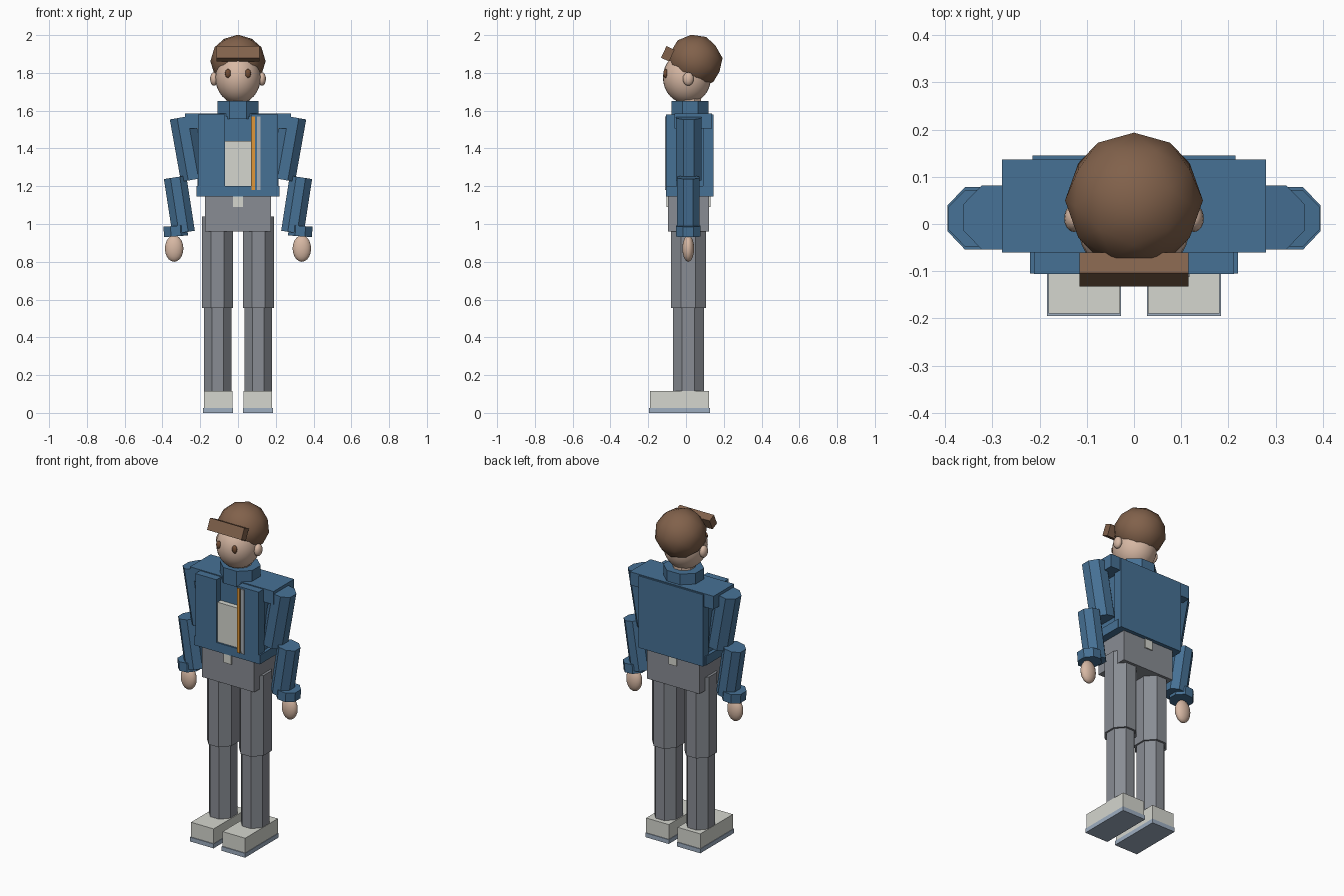
import bpy, bmesh, math
from mathutils import Matrix, Vector

cube = bpy.data.objects.get("Cube")
if cube:
    bpy.data.objects.remove(cube, do_unlink=True)


def material(name, rgb):
    m = bpy.data.materials.new(name)
    m.use_nodes = True
    m.diffuse_color = (*rgb, 1)
    m.node_tree.nodes["Principled BSDF"].inputs["Base Color"].default_value = (*rgb, 1)
    return m


blue = material("jacket blue", (.062, .165, .30))
grey = material("trouser grey", (.25, .265, .295))
skin = material("skin", (.68, .48, .37))
brown = material("hair brown", (.22, .12, .07))
eye_brown = material("eye brown", (.17, .075, .035))
pale = material("pale cloth", (.66, .67, .62))
sole_blue = material("sole blue grey", (.34, .42, .53))
orange = material("orange trim", (.75, .31, .04))
steel = material("zip grey", (.38, .42, .46))


def finish(bm, name, mat, smooth=False):
    me = bpy.data.meshes.new(name)
    bmesh.ops.recalc_face_normals(bm, faces=bm.faces)
    for f in bm.faces:
        f.smooth = smooth
    bm.to_mesh(me)
    bm.free()
    me.materials.append(mat)
    ob = bpy.data.objects.new(name, me)
    bpy.context.collection.objects.link(ob)
    return ob


def box(name, mat, x, y, z, tilt=0):
    """Box from (min, max) ranges, optionally tilted about its own x axis."""
    bm = bmesh.new()
    size = [r[1] - r[0] for r in (x, y, z)]
    mid = [(r[1] + r[0]) / 2 for r in (x, y, z)]
    bmesh.ops.create_cube(bm, size=1, matrix=Matrix.Translation(mid)
                          @ Matrix.Rotation(tilt, 4, 'X') @ Matrix.Diagonal((*size, 1)))
    return finish(bm, name, mat)


def tube(name, mat, top, bottom, half_x, half_y):
    """Eight-sided limb between two points, with flat sides facing the axes."""
    bm = bmesh.new()
    top, bottom = Vector(top), Vector(bottom)
    axis = top - bottom
    lean = math.atan2(axis.x, axis.z)
    k = 1 / math.cos(math.pi / 8)
    m = (Matrix.Translation((top + bottom) / 2) @ Matrix.Rotation(lean, 4, 'Y')
         @ Matrix.Diagonal((half_x * k, half_y * k, axis.length, 1))
         @ Matrix.Rotation(math.pi / 8, 4, 'Z'))
    bmesh.ops.create_cone(bm, cap_ends=True, segments=8, radius1=1, radius2=1, depth=1, matrix=m)
    return finish(bm, name, mat)


def ball(name, mat, centre, radii, seg=24):
    bm = bmesh.new()
    bmesh.ops.create_uvsphere(bm, u_segments=seg, v_segments=seg // 2, radius=1,
                              matrix=Matrix.Translation(centre) @ Matrix.Diagonal((*radii, 1)))
    return finish(bm, name, mat, True)


# Head, neck and collar
ball("head", skin, (0, .005, 1.775), (.12, .127, .138), 32)
tube("neck", skin, (0, .02, 1.68), (0, .02, 1.55), .06, .06)
tube("collar", blue, (0, .022, 1.65), (0, .022, 1.555), .108, .098)

# Faceted hair cap leaning backwards
bm = bmesh.new()
bmesh.ops.create_icosphere(bm, subdivisions=2, radius=1,
                           matrix=Matrix.Translation((0, .05, 1.862))
                           @ Matrix.Rotation(math.radians(-24), 4, 'X')
                           @ Matrix.Diagonal((.146, .146, .14, 1))
                           @ Matrix.Rotation(math.radians(-90), 4, 'Z'))
finish(bm, "hair", brown, True)
box("fringe", brown, (-.115, .115), (-.12, -.073), (1.867, 1.935), math.radians(-25))

# Jacket body
box("torso_core", blue, (-.2, .2), (-.065, .11), (1.16, 1.57))
box("jacket_back", blue, (-.215, .215), (.09, .145), (1.145, 1.58))
box("jacket_hem", blue, (-.22, .22), (-.105, .125), (1.145, 1.2))
box("shoulder_yoke", blue, (-.28, .28), (-.06, .137), (1.505, 1.585))
box("shirt", pale, (-.07, .07), (-.095, -.03), (1.19, 1.44))
box("orange_trim", orange, (.072, .09), (-.112, -.104), (1.18, 1.57))
box("zip_strip", steel, (.1, .118), (-.112, -.104), (1.18, 1.57))

# Trousers top and shirt tail
box("pelvis", grey, (-.175, .175), (-.095, .122), (.96, 1.15))
box("shirt_tail", pale, (-.026, .026), (-.102, .129), (1.09, 1.147))

# Mirrored parts
for side, s in (("left", 1), ("right", -1)):
    def span(a, b):
        return sorted((s * a, s * b))

    ball(side + "_eye", eye_brown, (s * .053, -.108, 1.797), (.016, .012, .024), 12)
    ball(side + "_ear", skin, (s * .127, .012, 1.768), (.021, .029, .036), 16)
    box(side + "_jacket_front", blue, span(.07, .212), (-.106, -.05), (1.19, 1.58))

    # Arm
    tube(side + "_upper_arm", blue, (s * .295, .014, 1.565), (s * .236, .014, 1.235), .067, .068)
    tube(side + "_forearm", blue, (s * .333, .012, 1.247), (s * .288, .012, .955), .06, .06)
    tube(side + "_cuff", blue, (s * .332, .012, .99), (s * .328, .012, .935), .063, .066)
    ball(side + "_hand", skin, (s * .338, .012, .87), (.049, .031, .07), 20)

    # Leg and shoe
    tube(side + "_thigh", grey, (s * .108, .013, 1.04), (s * .108, .013, .555), .082, .093)
    tube(side + "_shin", grey, (s * .107, .012, .57), (s * .107, .012, .1), .072, .082)
    box(side + "_shoe", pale, span(.03, .181), (-.19, .122), (.022, .115))
    box(side + "_sole", sole_blue, span(.027, .184), (-.195, .126), (0, .026))
